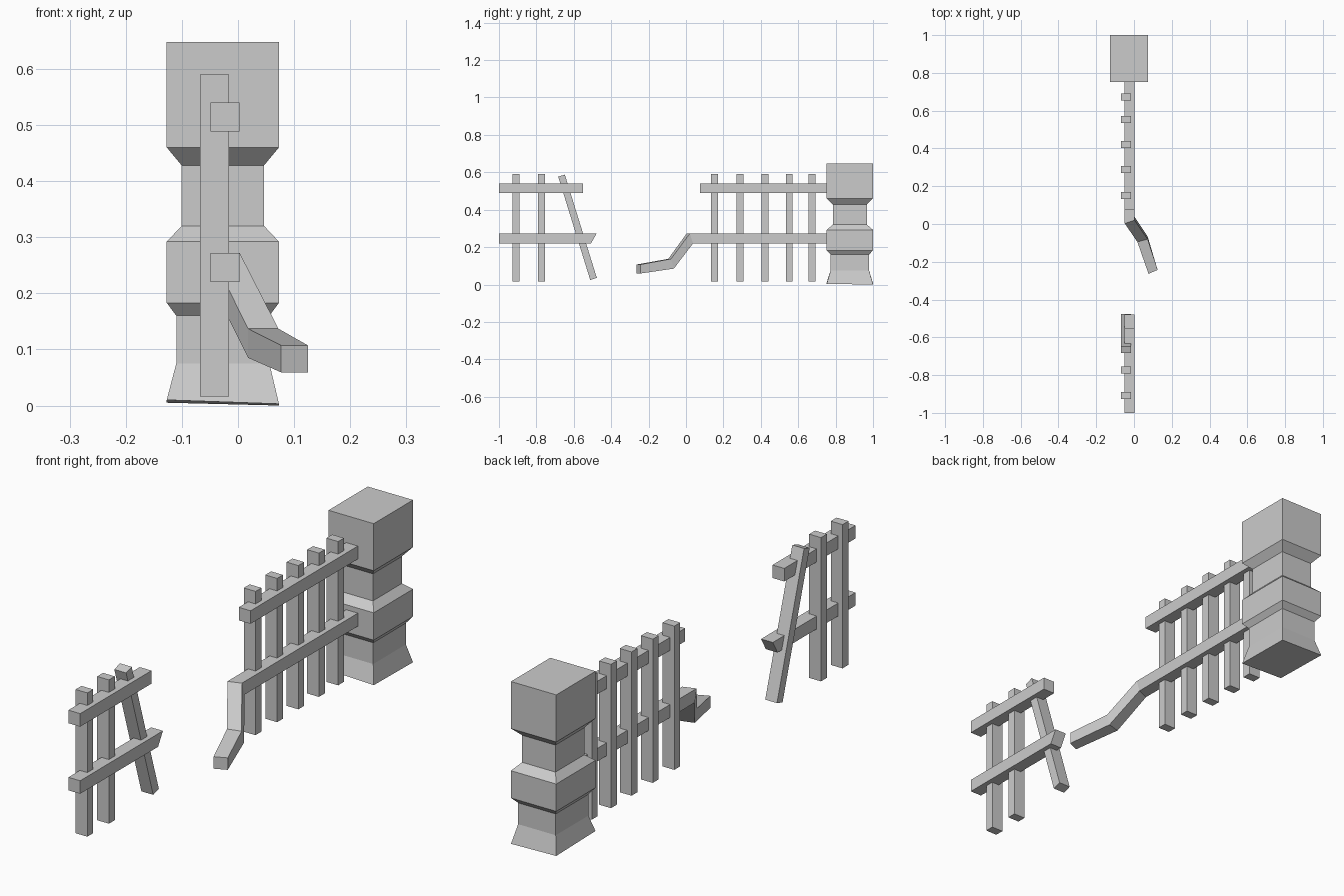
import bpy, bmesh, math

if "Cube" in bpy.data.objects:
    bpy.data.objects.remove(bpy.data.objects["Cube"])


def loft(name, rings):
    """Skin a series of four-cornered rings and cap both ends."""
    bm = bmesh.new()
    rows = [[bm.verts.new(p) for p in ring] for ring in rings]
    for a, b in zip(rows, rows[1:]):
        for i in range(4):
            j = (i + 1) % 4
            bm.faces.new((a[i], a[j], b[j], b[i]))
    bm.faces.new(rows[0])
    bm.faces.new(rows[-1])
    bmesh.ops.recalc_face_normals(bm, faces=bm.faces)
    me = bpy.data.meshes.new(name)
    bm.to_mesh(me)
    bm.free()
    ob = bpy.data.objects.new(name, me)
    bpy.context.collection.objects.link(ob)
    return ob


# Rail section at given left/right y for top and bottom
X0, X1 = -0.049, 0.003


def section(x0, x1, z0, z1, yl0, yr0, yl1, yr1):
    return [(x0, yl0, z0), (x1, yr0, z0), (x1, yr1, z1), (x0, yl1, z1)]


def cut(z, bottom_y, top_y):
    return section(X0, X1, z - 0.026, z + 0.026, bottom_y, bottom_y, top_y, top_y)


def picket(name, y, z=0.303, length=0.574, lean=0.0):
    x0, x1, w, h = -0.068, -0.016, 0.0185, length / 2
    ob = loft(name, [[(x0, -w, s), (x1, -w, s), (x1, w, s), (x0, w, s)] for s in (-h, h)])
    ob.location = (0, y, z)
    ob.rotation_euler.x = lean


# Stone pillar: scale of the square section at each height
cx, cy, hx, hy = -0.027, 0.876, 0.1, 0.124
profile = [(0, 1), (0.075, 0.83), (0.16, 0.83), (0.183, 1), (0.292, 1),
           (0.32, 0.735), (0.428, 0.735), (0.46, 1), (0.648, 1)]
rings = [[(cx + sx * hx * s, cy + sy * hy * s, z)
          for sx, sy in ((-1, -1), (1, -1), (1, 1), (-1, 1))] for z, s in profile]
# Slightly uneven foot
for i, z in enumerate((0.01, 0.003, 0.0, 0.005)):
    rings[0][i] = rings[0][i][:2] + (z,)
loft("pillar", rings)

# Intact rails
loft("upper_rail_back", [cut(0.514, 0.075, 0.075), cut(0.514, 0.77, 0.77)])
loft("upper_rail_front", [cut(0.514, -1, -1), cut(0.514, -0.55, -0.55)])
loft("lower_rail_front", [cut(0.246, -1, -1), cut(0.246, -0.508, -0.478)])

# Broken lower rail, bent down and outward
loft("lower_rail_broken", [
    cut(0.246, 0.79, 0.79),
    section(X0, X1, 0.22, 0.272, 0.015, 0.038, 0.003, 0.02),
    section(0.018, 0.072, 0.085, 0.137, -0.08, -0.065, -0.095, -0.08),
    section(0.077, 0.125, 0.059, 0.107, -0.264, -0.243, -0.264, -0.243)])

# Upright and leaning pickets
for i, y in enumerate((-0.909, -0.773, 0.152, 0.288, 0.422, 0.552, 0.673)):
    picket(f"picket_{i + 1}", y)
picket("leaning_picket", -0.58, 0.306, 0.578, math.atan2(0.171, 0.552))
